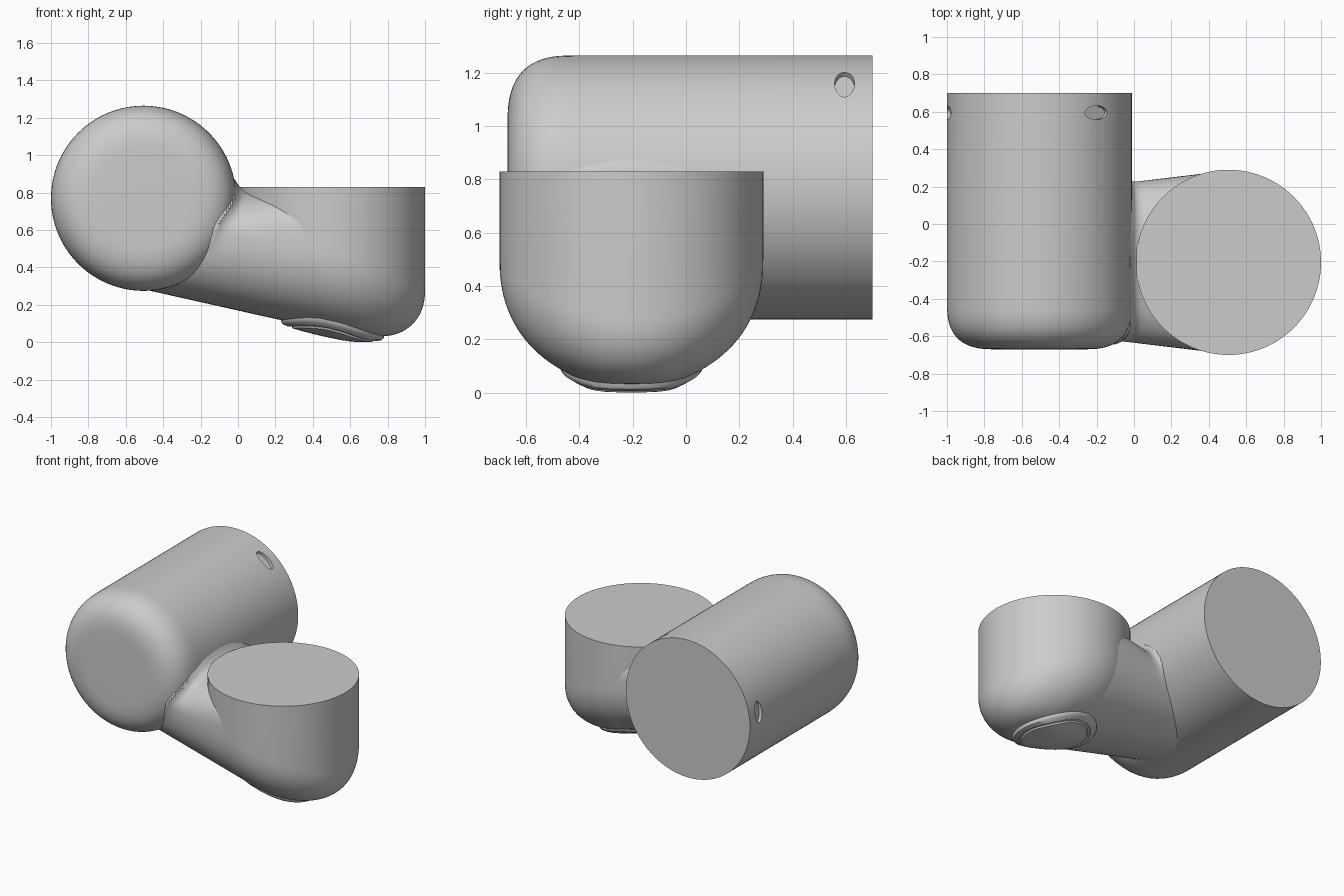
import bpy, bmesh
from math import sin, cos, pi, sqrt, radians

if "Cube" in bpy.data.objects:
    bpy.data.objects.remove(bpy.data.objects["Cube"])

R = 0.495
CX, CY = 0.505, -0.205      # upright cup axis
BX, BZ = -0.505, 0.77       # lying barrel axis
N = 96
E = 2.25                    # roundness exponent of the underside


def smooth(ob):
    bpy.ops.object.select_all(action='DESELECT')
    ob.select_set(True)
    bpy.context.view_layer.objects.active = ob
    bpy.ops.object.shade_smooth_by_angle(angle=radians(35))


def loft(name, rings):
    """Skin a list of equal-length rings and cap both ends."""
    bm = bmesh.new()
    rows = [[bm.verts.new(p) for p in ring] for ring in rings]
    n = len(rows[0])
    for a, b in zip(rows, rows[1:]):
        for i in range(n):
            j = (i + 1) % n
            bm.faces.new((a[i], a[j], b[j], b[i]))
    bm.faces.new(rows[0])
    bm.faces.new(rows[-1])
    bmesh.ops.recalc_face_normals(bm, faces=bm.faces)
    me = bpy.data.meshes.new(name)
    bm.to_mesh(me)
    bm.free()
    ob = bpy.data.objects.new(name, me)
    bpy.context.collection.objects.link(ob)
    smooth(ob)
    return ob


def spow(v, n):
    """Signed power for superellipse points."""
    return (1 if v >= 0 else -1) * abs(v) ** (2 / n)


def bowl(u):
    """Superellipse dish: 0 in the middle, 1 at the rim."""
    return 1 - max(0, 1 - min(1, abs(u)) ** E) ** (1 / E)


def keel(x):
    """Height of the sloping underside along its centre line."""
    t = 0.62 - x
    return 0.03 + 0.1125 * (t + sqrt(t * t + 0.005))


def neck_size(x):
    return 0.43 + 0.12 * x, 0.40 + 0.08 * x      # half width, lower height


def cup_floor(x, y):
    dx, dy = x - CX, y - CY
    r = sqrt(dx * dx + dy * dy)
    s = 1 if dx < 0 or r < 1e-6 else (dy / r) ** 2
    a, h = 0.25 + 0.24 * s, 0.25 + 0.19 * s
    return keel(x) + h * bowl(max(0, (r - (R - a)) / a))


def underside(x, y):
    if x >= CX:
        return cup_floor(x, y)
    w, h = neck_size(x)
    return keel(x) + h * bowl((y - CY) / w)


def circle(r, zfun):
    pts = []
    for i in range(N):
        t = 2 * pi * i / N
        x, y = CX + r * cos(t), CY + r * sin(t)
        pts.append((x, y, zfun(x, y)))
    return pts


# Lying barrel with a rounded front end and flat back
profile = []
for k in range(21):
    t = k * pi / 40
    profile.append((0.235 + 0.26 * spow(sin(t), 2.7), -0.42 - 0.25 * spow(cos(t), 2.7)))
profile += [(R, 0.70)]
barrel = loft("barrel", [[(BX + r * cos(2 * pi * i / N), y, BZ + r * sin(2 * pi * i / N))
                          for i in range(N)] for r, y in profile])

# Two shallow oval holes near the back of the barrel
for deg in (52, 172):
    ang = radians(deg)
    bpy.ops.mesh.primitive_cylinder_add(
        vertices=32, radius=1, depth=0.05,
        location=(BX + R * cos(ang), 0.595, BZ + R * sin(ang)),
        rotation=(0, pi / 2 - ang, 0))
    cutter = bpy.context.object
    cutter.name = "hole_cutter"
    cutter.scale = (0.075, 0.037, 1)
    cutter.hide_render = True
    mod = barrel.modifiers.new("hole", 'BOOLEAN')
    mod.operation = 'DIFFERENCE'
    mod.solver = 'EXACT'
    mod.object = cutter
    bpy.context.view_layer.update()
    bpy.context.view_layer.objects.active = barrel
    bpy.ops.object.modifier_apply(modifier=mod.name)
    bpy.data.objects.remove(cutter)
smooth(barrel)

# Upright cup: flat top, straight wall, rounded bottom
rings = [circle(R, lambda x, y: 0.83)]
rings += [circle(R * sin(k * pi / 64) + 1e-4 * (k == 0), cup_floor) for k in range(32, -1, -1)]
loft("cup", rings)


def barrel_distance(x, y, z):
    """Gap from a point to the rounded barrel."""
    p = sqrt((x - BX) ** 2 + (z - BZ) ** 2) - (R - 0.2)
    q = -0.47 - y
    return sqrt(max(p, 0) ** 2 + max(q, 0) ** 2) + min(max(p, q), 0) - 0.2


# Tapered neck that flares where it meets the barrel
F = 0.07
rings = []
for k in range(91):
    x = -0.5 + 1.01 * k / 90
    w, h = neck_size(x)
    zc = keel(x) + h
    top = 2 + 1.2 * min(1, max(0, x / 0.35))     # squarer shoulders toward the cup
    ring = []
    for i in range(N):
        t = 2 * pi * i / N
        c, s = cos(t), sin(t)
        n = E if s < 0 else top
        y = CY + w * spow(c, n)
        z = zc + (h if s < 0 else 0.815 - zc) * spow(s, n)
        d = barrel_distance(x, y, z)
        g = F - min(F, max(0, d))
        push = (F - sqrt(F * F - g * g)) * min(0.9, max(0, 0.25 + s))
        push *= min(1, max(0, 1 + d / 0.06))
        ring.append((x, y + push * c, z + push * s))
    rings.append(ring)
loft("neck", rings)

# Low domed badge under the cup, plain with a shallow groove
disc = [(0.278, -0.02), (0.275, 0.008), (0.265, 0.020), (0.236, 0.026), (0.232, 0.020),
        (0.218, 0.020), (0.214, 0.030), (0.16, 0.034), (0.10, 0.036), (0.05, 0.037), (0.001, 0.037)]
loft("badge", [circle(r, lambda x, y, d=d: max(0, underside(x, y) - d)) for r, d in disc])
